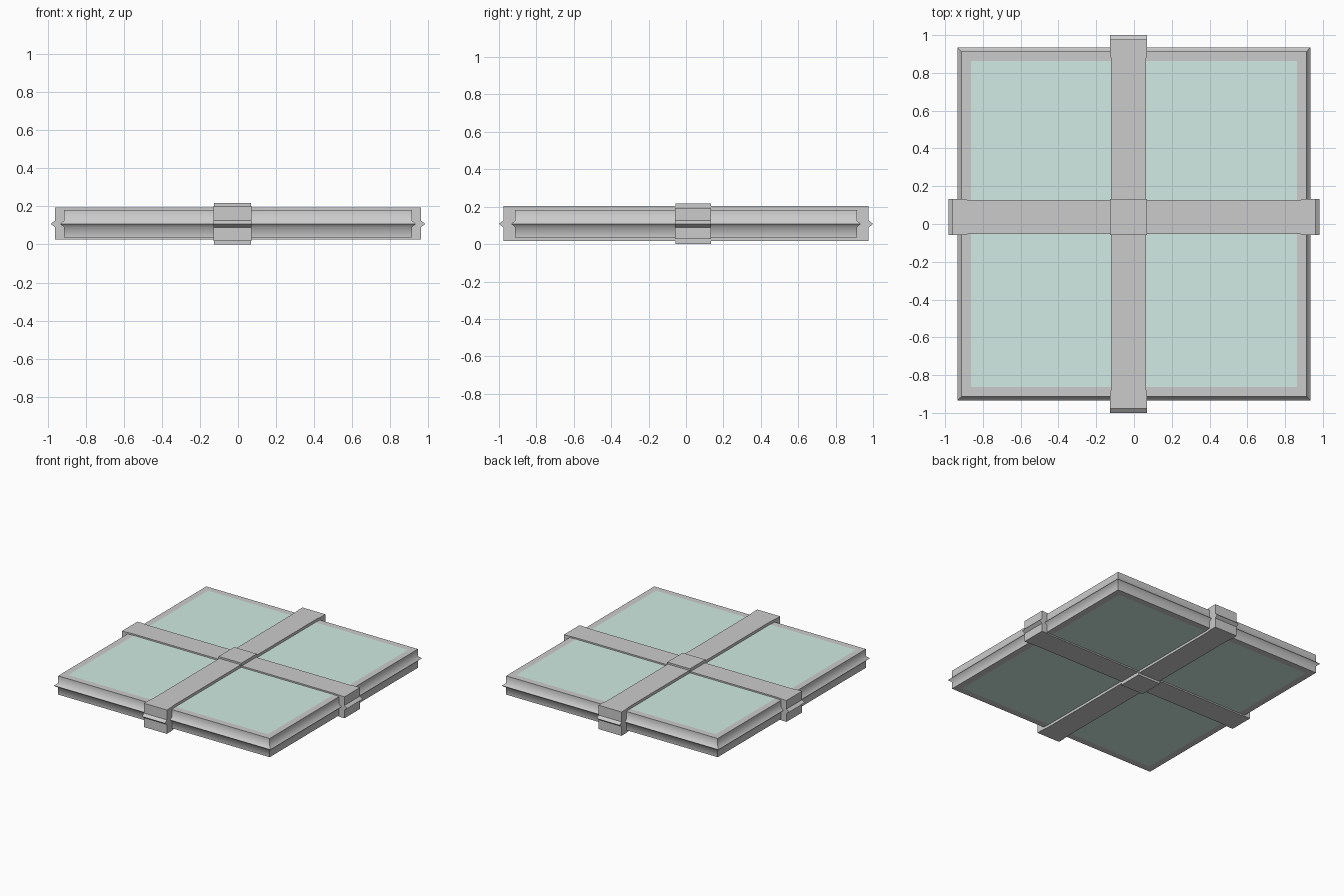
import bpy
import bmesh
from math import radians

if "Cube" in bpy.data.objects:
    bpy.data.objects.remove(bpy.data.objects["Cube"])

MID = 0.108  # height of the ridge that runs round every part


def edge_profile(reach, low, high, ridge):
    """Vertical wall with a small pointed ridge at mid height: (reach, z)."""
    return [(reach, low), (reach, MID - 0.018), (reach + ridge, MID),
            (reach, MID + 0.018), (reach, high)]


def loft(name, rings, caps=True):
    """Skin a stack of matching closed outlines."""
    bm = bmesh.new()
    loops = [[bm.verts.new(p) for p in ring] for ring in rings]
    for a, b in zip(loops, loops[1:]):
        for i in range(len(a)):
            j = (i + 1) % len(a)
            bm.faces.new((a[i], a[j], b[j], b[i]))
    if caps:
        bm.faces.new(loops[0][::-1])
        bm.faces.new(loops[-1])
    bmesh.ops.recalc_face_normals(bm, faces=bm.faces)
    mesh = bpy.data.meshes.new(name)
    bm.to_mesh(mesh)
    bm.free()
    obj = bpy.data.objects.new(name, mesh)
    bpy.context.collection.objects.link(obj)
    bpy.ops.object.select_all(action='DESELECT')
    obj.select_set(True)
    bpy.context.view_layer.objects.active = obj
    bpy.ops.object.shade_smooth_by_angle(angle=radians(50))
    return obj


def rectangle(x0, x1, y0, y1, z):
    return [(x0, y0, z), (x1, y0, z), (x1, y1, z), (x0, y1, z)]


def square(r, z):
    return rectangle(-r, r, -r, r, z)


def strap(name, center, half, flare, reach, low, high, ridge, along_x):
    """Band over the pane, slightly wider where it wraps the rim."""
    rings = []
    for r, z in edge_profile(reach, low, high, ridge):
        side = [(half, 0.87), (flare, 0.93), (flare, r)]
        right = [(w, -l) for w, l in side[::-1]] + side
        plan = right + [(-w, -l) for w, l in right]
        if along_x:
            rings.append([(l, center + w, z) for w, l in plan])
        else:
            rings.append([(center + w, l, z) for w, l in plan])
    return loft(name, rings)


# Square rim with its ridge and narrow flat borders
LOW, HIGH, PANE = 0.036, 0.182, 0.862
rim = [(PANE, LOW)] + edge_profile(0.913, LOW, HIGH, 0.021) + [(PANE, HIGH)]
loft("rim", [square(r, z) for r, z in rim], caps=False)

# Tinted pane, flush with the rim above and below
pane = loft("pane", [square(PANE, LOW), square(PANE, HIGH)])
tint = bpy.data.materials.new("pale_teal")
tint.diffuse_color = (0.64, 0.83, 0.77, 1.0)
tint.use_nodes = True
tint.node_tree.nodes["Principled BSDF"].inputs["Base Color"].default_value = tint.diffuse_color
pane.data.materials.append(tint)

# Crossed straps, the front-to-back one lying over the other
strap("cross_strap", 0.037, 0.09, 0.096, 0.96, 0.026, 0.193, 0.023, True)
strap("long_strap", -0.029, 0.093, 0.099, 0.977, 0.017, 0.203, 0.023, False)

# Raised block where the straps cross
loft("crossing_block", [rectangle(-0.127, 0.069, -0.057, 0.133, z)
                        for z in (0.0, 0.217)])
